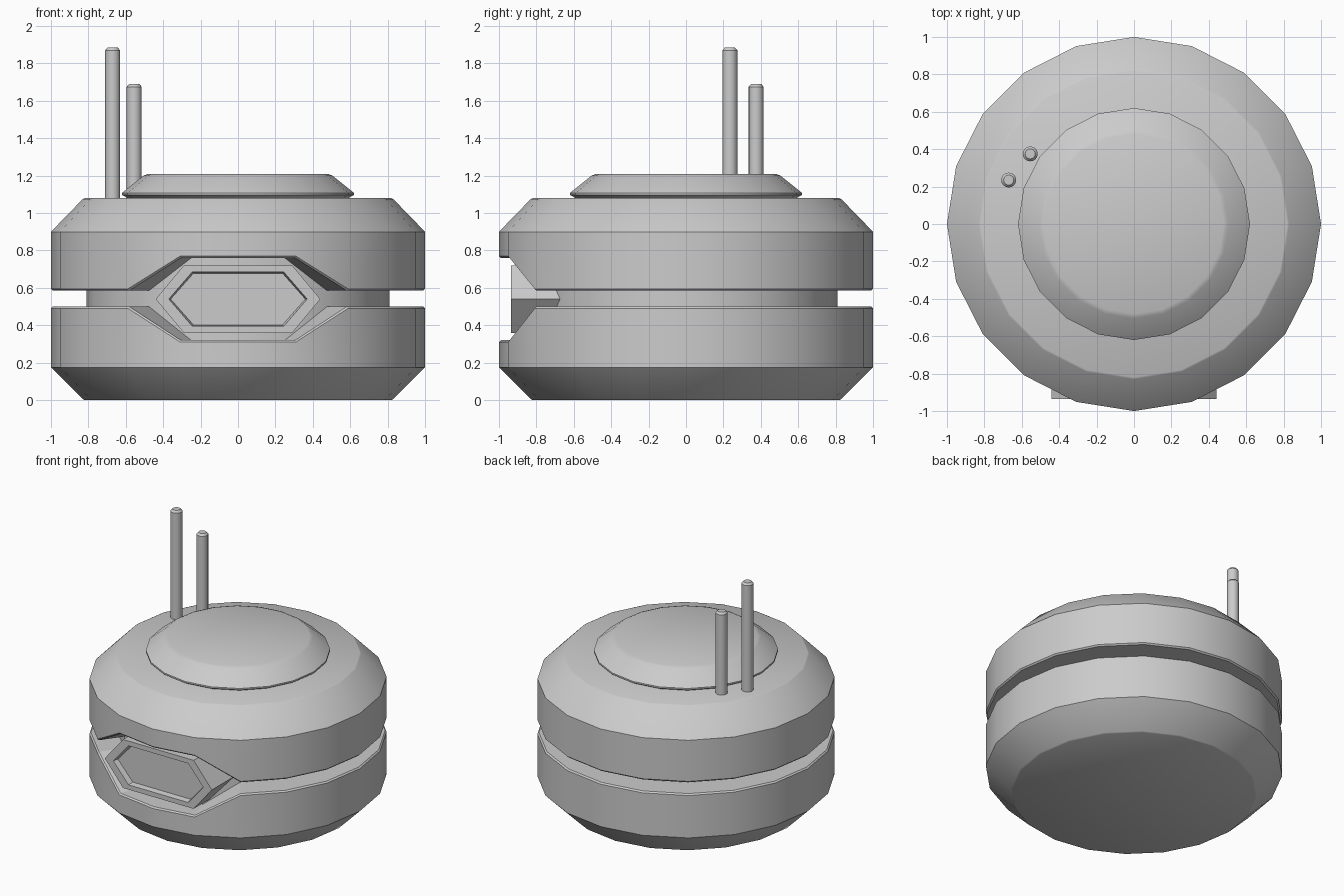
import bpy, bmesh, math

if "Cube" in bpy.data.objects:
    bpy.data.objects.remove(bpy.data.objects["Cube"])


def finish(name, rings):
    """Bridge a list of equal-length point rings, cap both ends."""
    bm = bmesh.new()
    vr = [[bm.verts.new(p) for p in ring] for ring in rings]
    n = len(vr[0])
    for a, b in zip(vr, vr[1:]):
        for i in range(n):
            j = (i + 1) % n
            bm.faces.new((a[i], a[j], b[j], b[i]))
    bm.faces.new(vr[0])
    bm.faces.new(vr[-1])
    bmesh.ops.recalc_face_normals(bm, faces=bm.faces)
    me = bpy.data.meshes.new(name)
    bm.to_mesh(me)
    bm.free()
    ob = bpy.data.objects.new(name, me)
    bpy.context.collection.objects.link(ob)
    bpy.ops.object.select_all(action='DESELECT')
    bpy.context.view_layer.objects.active = ob
    ob.select_set(True)
    bpy.ops.object.shade_smooth_by_angle(angle=math.radians(30))
    return ob


def lathe(name, profile, n=20, center=(0, 0)):
    """Profile entries: radius, z, z shift of the three front-most vertices."""
    rings = []
    for r, z, dz in profile:
        ring = []
        for i in range(n):
            a = 2 * math.pi * i / n - math.pi / 2
            front = i in (0, 1, n - 1)
            ring.append((center[0] + r * math.cos(a), center[1] + r * math.sin(a),
                         z + (dz if front else 0)))
        rings.append(ring)
    return finish(name, rings)


# Body: two shells joined by a recessed core, groove widened at the front
UP, DOWN = 0.175, -0.18
lathe("body", [
    (0.82, 0.0, 0), (0.83, 0.005, 0), (1.0, 0.175, 0), (1.0, 0.185, 0),
    (1.0, 0.49, DOWN), (0.99, 0.50, DOWN), (0.81, 0.50, DOWN),
    (0.81, 0.585, UP), (0.99, 0.585, UP), (1.0, 0.595, UP),
    (1.0, 0.90, 0), (0.83, 1.075, 0), (0.82, 1.08, 0)])

# Top cap disc
lathe("top_disc", [
    (0.59, 1.07, 0), (0.59, 1.08, 0), (0.62, 1.097, 0), (0.62, 1.108, 0),
    (0.505, 1.20, 0), (0.48, 1.21, 0)])

# Pair of antennas
for name, c, top in (("tall_antenna", (-0.67, 0.235), 1.885),
                     ("short_antenna", (-0.555, 0.375), 1.69)):
    lathe(name, [(0.04, 1.06, 0), (0.04, top - 0.015, 0), (0.027, top, 0)], 16, c)


# Hexagonal front panel with a recessed screen
def hexagon(tip, corner, half, y, zc=0.54):
    return [(-tip, y, zc), (-corner, y, zc - half), (corner, y, zc - half),
            (tip, y, zc), (corner, y, zc + half), (-corner, y, zc + half)]


finish("front_panel", [
    hexagon(0.44, 0.29, 0.18, -0.62), hexagon(0.44, 0.29, 0.18, -0.935),
    hexagon(0.37, 0.245, 0.145, -0.935), hexagon(0.36, 0.238, 0.138, -0.895)])
